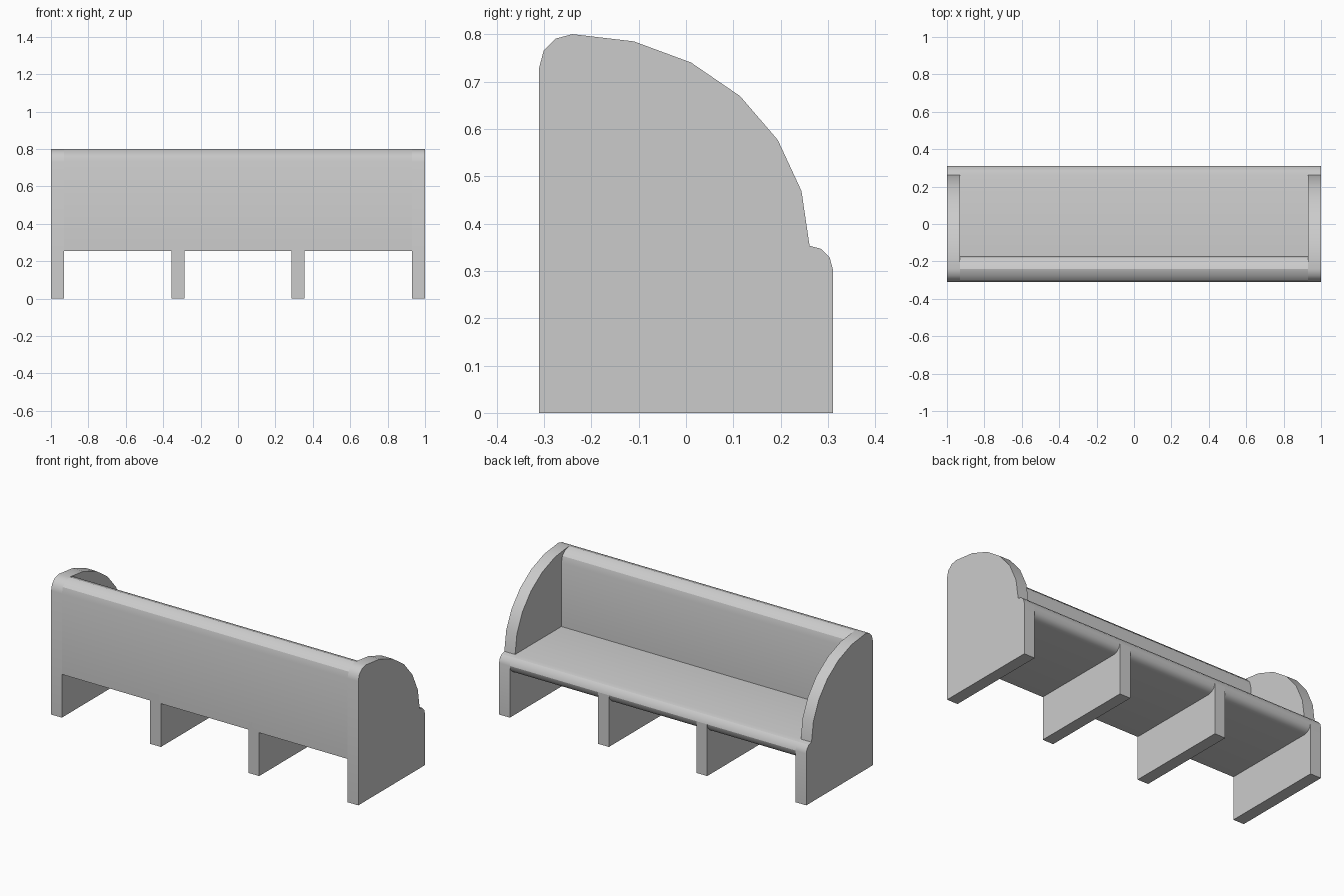
import bpy
import bmesh
from math import sin, cos, pi

cube = bpy.data.objects.get("Cube")
if cube:
    bpy.data.objects.remove(cube, do_unlink=True)

grey = bpy.data.materials.new("plain grey")
grey.use_nodes = True
grey.diffuse_color = (0.6, 0.6, 0.6, 1)
grey.node_tree.nodes["Principled BSDF"].inputs["Base Color"].default_value = (0.6, 0.6, 0.6, 1)

BACK, FRONT = -0.31, 0.31      # rear of the backrest and nose of the seat
END, INNER = 1.0, 0.93         # outer and inner faces of the end panels
SEAT, UNDER = 0.353, 0.255     # seat top and underside
NOSE = (SEAT - UNDER) / 2
ROLL = 0.07                    # radius of the backrest's rounded top
TOP = 0.8


def arc(cy, cz, ry, rz, start, stop, steps):
    """Points on an ellipse arc in the y-z plane, angles in degrees."""
    angles = [(start + (stop - start) * i / steps) * pi / 180 for i in range(steps + 1)]
    return [(cy + ry * cos(a), cz + rz * sin(a)) for a in angles]


def extrude_profile(name, profile, x0, x1):
    """Extrude a y-z outline along x."""
    bm = bmesh.new()
    face = bm.faces.new([bm.verts.new((x0, y, z)) for y, z in profile])
    result = bmesh.ops.extrude_face_region(bm, geom=[face])
    moved = [v for v in result["geom"] if isinstance(v, bmesh.types.BMVert)]
    bmesh.ops.translate(bm, verts=moved, vec=(x1 - x0, 0, 0))
    bmesh.ops.recalc_face_normals(bm, faces=bm.faces)
    mesh = bpy.data.meshes.new(name)
    bm.to_mesh(mesh)
    bm.free()
    mesh.materials.append(grey)
    obj = bpy.data.objects.new(name, mesh)
    bpy.context.collection.objects.link(obj)
    bpy.ops.object.select_all(action="DESELECT")
    obj.select_set(True)
    bpy.context.view_layer.objects.active = obj
    bpy.ops.object.shade_smooth_by_angle(angle=pi / 6)
    return obj


nose_y, nose_z = FRONT - NOSE, UNDER + NOSE
roll_y, roll_z = BACK + ROLL, TOP - ROLL

# Seat and backrest in one piece, with rounded nose and rounded top
bench = [(BACK, UNDER)]
bench += arc(nose_y, nose_z, NOSE, NOSE, -90, 90, 6)
bench += [(BACK + 2 * ROLL, SEAT)]
bench += arc(roll_y, roll_z, ROLL, ROLL, 0, 180, 6)
extrude_profile("seat_and_backrest", bench, -INNER, INNER)

# End panels with a quarter-round sweep down to the seat nose
panel = [(BACK, 0), (FRONT, 0)]
panel += arc(nose_y, nose_z, NOSE, NOSE, 0, 90, 3)
panel += arc(roll_y, SEAT, nose_y - roll_y, TOP - SEAT, 0, 90, 6)[1:]
panel += arc(roll_y, roll_z, ROLL, ROLL, 90, 180, 3)[1:]
extrude_profile("left_end_panel", panel, INNER, END)
extrude_profile("right_end_panel", panel, -END, -INNER)

# Middle legs, running the full depth and ending inside the seat
leg = [(BACK, 0), (FRONT, 0), (FRONT, nose_z), (BACK, nose_z)]
extrude_profile("left_middle_leg", leg, 0.285, 0.355)
extrude_profile("right_middle_leg", leg, -0.355, -0.285)
